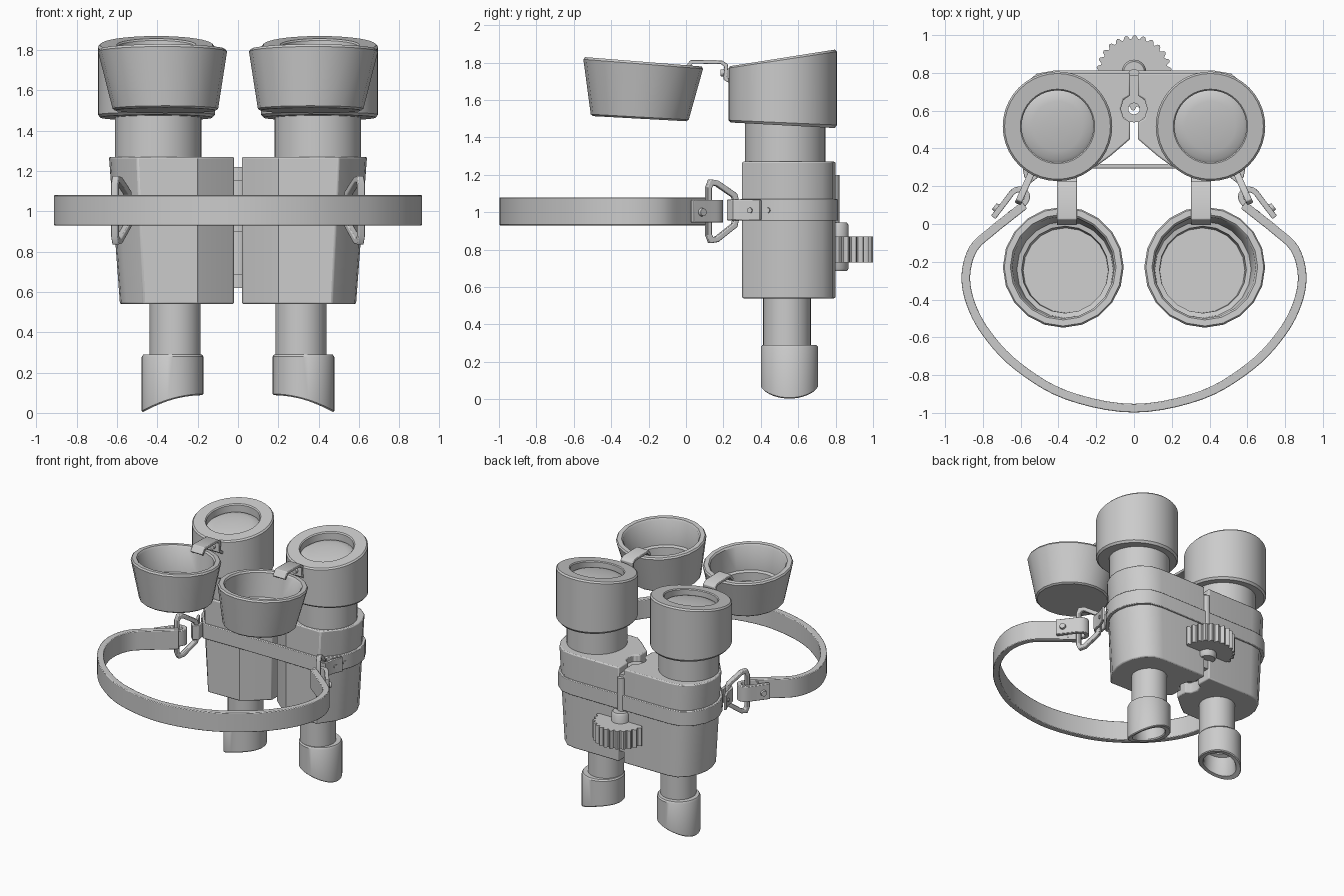
import bpy, bmesh, math
from mathutils import Vector, Matrix

cube = bpy.data.objects.get("Cube")
if cube:
    bpy.data.objects.remove(cube, do_unlink=True)

grey = bpy.data.materials.new("plain_grey")
grey.use_nodes = True
grey.diffuse_color = (0.6, 0.6, 0.6, 1)
grey.node_tree.nodes["Principled BSDF"].inputs["Base Color"].default_value = (0.6, 0.6, 0.6, 1)


def finish(name, bm, pair=False, bevel=0):
    """Shade, link and, for paired parts, mirror to the other side."""
    for side in ((1, -1) if pair else (1,)):
        b = bm.copy()
        for v in b.verts:
            v.co.x *= side
        bmesh.ops.recalc_face_normals(b, faces=b.faces)
        for f in b.faces:
            f.smooth = True
        for e in b.edges:
            e.smooth = e.calc_face_angle(0) < math.radians(35)
        full = ("left_" if side > 0 else "right_") + name if pair else name
        me = bpy.data.meshes.new(full)
        b.to_mesh(me)
        b.free()
        me.materials.append(grey)
        ob = bpy.data.objects.new(full, me)
        bpy.context.scene.collection.objects.link(ob)
        if bevel:
            m = ob.modifiers.new("soft_edges", "BEVEL")
            m.width, m.segments = bevel, 2
            m.limit_method, m.angle_limit = "ANGLE", math.radians(40)
    bm.free()


def loft(name, rings, closed=False, **kw):
    """Skin a list of equal point rings, capped unless closed."""
    bm = bmesh.new()
    rows = [[bm.verts.new(p) for p in r] for r in rings]
    n = len(rows[0])
    for a, b in zip(rows, rows[1:] + (rows[:1] if closed else [])):
        for i in range(n):
            j = (i + 1) % n
            bm.faces.new((a[i], a[j], b[j], b[i]))
    if not closed:
        bm.faces.new(rows[0])
        bm.faces.new(rows[-1])
    finish(name, bm, **kw)


def lathe(name, cx, cy, profile, warp=None, sides=40, closed=False, **kw):
    """Turn (radius, z) pairs about a vertical axis; warp maps each point."""
    rings = []
    for r, z in profile:
        ring = [Vector((cx + r * math.cos(k * math.tau / sides),
                        cy + r * math.sin(k * math.tau / sides), z)) for k in range(sides)]
        rings.append([warp(p) for p in ring] if warp else ring)
    loft(name, rings, closed, **kw)


def ribbon(name, pts, axis, width, thick, closed=False, **kw):
    """Sweep a rectangular section along a path lying square to the axis."""
    pts, axis = [Vector(p) for p in pts], Vector(axis).normalized()
    n, rings = len(pts), []
    for i, p in enumerate(pts):
        a = pts[i - 1] if closed or i else None
        b = pts[(i + 1) % n] if closed or i < n - 1 else None
        t1 = (p - a).normalized() if a else (b - p).normalized()
        t2 = (b - p).normalized() if b else t1
        t = (t1 + t2).normalized()
        off = t.cross(axis) * thick / 2 / max(t.dot(t1), 0.6)
        up = axis * width / 2
        rings.append([p + off + up, p - off + up, p - off - up, p + off - up])
    loft(name, rings, closed, **kw)


def spline(pts, steps=5):
    """Smooth curve through the points."""
    p = [Vector(q) for q in pts]
    p = [2 * p[0] - p[1]] + p + [2 * p[-1] - p[-2]]
    out = []
    for a, b, c, d in zip(p, p[1:], p[2:], p[3:]):
        for k in range(steps):
            t = k / steps
            out.append((2 * b + (c - a) * t + (2 * a - 5 * b + 4 * c - d) * t * t
                        + (3 * b - a - 3 * c + d) * t ** 3) / 2)
    return out + [p[-2]]


def flat(pts, z):
    return [(x, y, z) for x, y in pts]


def rivet(name, pos, direction, r=0.022):
    bm = bmesh.new()
    turn = Vector(direction).to_track_quat("Z", "Y").to_matrix().to_4x4()
    bmesh.ops.create_cone(bm, cap_ends=True, segments=16, radius1=r, radius2=r * 0.8,
                          depth=0.03, matrix=Matrix.Translation(pos) @ turn)
    finish(name, bm, pair=True)


def mix(a, b, t):
    return a + (b - a) * t


# Prism housings, tapered on the outer side
outer = [(0.2, 0.305), (0.5, 0.30), (0.6, 0.42), (0.632, 0.5), (0.64, 0.57), (0.625, 0.65),
         (0.58, 0.73), (0.51, 0.785), (0.42, 0.80)]
inner = [(0.02, 0.80), (0.02, 0.68), (0.055, 0.66), (0.07, 0.61), (0.055, 0.56),
         (0.02, 0.54), (0.02, 0.45), (0.125, 0.36)]


def taper(pts, z):
    s = mix(0.84, 1, (z - 0.54) / 0.73)
    return [(0.3 + (x - 0.3) * s if x > 0.3 else x, y) for x, y in pts]


loft("prism_housing", [flat(taper(inner + outer, z), z) for z in (0.54, 1.27)],
     pair=True, bevel=0.008)

# Band around both housings
half = taper([(x + 0.008, y) for x, y in outer], 1.08)
ribbon("housing_band", flat(half + [(-x, y) for x, y in reversed(half)], 1.012),
       (0, 0, 1), 0.115, 0.024, closed=True, bevel=0.004)

# Objective tubes and slanted hoods with recessed domed lenses
lathe("objective_tube", 0.396, 0.53, [(0.215, 1.25), (0.215, 1.52)], pair=True)


def hood_slant(p):
    d = p.y - 0.23
    return Vector((p.x, p.y, mix(1.48 - 0.053 * d, 1.78 + 0.158 * d, p.z)))


dome = [(0.19 * math.cos(a), 0.84 + 0.07 * math.sin(a)) for a in (0, 0.4, 0.8, 1.2, 1.5)]
lathe("objective_hood", 0.405, 0.517,
      [(0.2, 0), (0.278, 0), (0.29, 0.04), (0.29, 0.97), (0.28, 1), (0.197, 1), (0.19, 0.98)] + dome,
      hood_slant, pair=True)

# Open lens caps
def cap_slant(p):
    y = p.y - 0.02 * (1 - p.z)
    z = mix(1.515 - 0.055 * (y + 0.52), 1.83 - 0.08 * (y + 0.55), p.z)
    return Vector((p.x - 0.015 * (1 - p.z), y, z))


lathe("lens_cap", 0.375, -0.228,
      [(0.25, 0), (0.262, 0.03), (0.32, 0.96), (0.312, 1), (0.28, 1), (0.27, 0.96),
       (0.255, 0.35), (0.23, 0.33), (0.225, 0.12)], cap_slant, sides=20, pair=True)

# Clips joining caps to hoods
ribbon("cap_clip", [(0.355, y, z) for y, z in
       [(0.0, 1.765), (0.03, 1.805), (0.19, 1.802), (0.215, 1.785), (0.21, 1.715), (0.25, 1.69)]],
       (1, 0, 0), 0.105, 0.02, pair=True, bevel=0.004)
rivet("clip_rivet", (0.355, 0.2, 1.745), (0, -1, 0))

# Eyepiece tubes and scooped eyecups
lathe("eyepiece_tube", 0.312, 0.54, [(0.127, 0.25), (0.127, 0.56)], pair=True)


def cup_scoop(p):
    t = (0.478 - p.x) / 0.306
    return Vector((p.x, p.y, mix(0.088 * (1 - (1 - t) ** 2), 0.29, p.z)))


lathe("eyecup", 0.325, 0.553,
      [(0.1, 1), (0.145, 1), (0.153, 0.95), (0.153, 0.03), (0.147, 0), (0.118, 0), (0.112, 0.04),
       (0.108, 0.55), (0.08, 0.58), (0.08, 0.8)], cup_scoop, pair=True)

# Central hinge
lathe("hinge_tube", 0, 0.61, [(0.03, 0.68), (0.062, 0.68), (0.062, 1.2), (0.03, 1.2)],
      sides=20, closed=True)
for i, z in enumerate((0.62, 0.9, 1.15)):
    lathe(f"hinge_knuckle_{i + 1}", 0, 0.61,
          [(0.03, z), (0.072, z), (0.072, z + 0.07), (0.03, z + 0.07)], sides=20, closed=True)
ribbon("hinge_web", [(0, 0.66, 0.92), (0, 0.79, 0.92)], (0, 0, 1), 0.6, 0.05)

# Focus wheel with teeth and its spindle
teeth = 26
gear = [((r * math.cos(a), 0.8 + r * math.sin(a)))
        for k in range(teeth)
        for f, r in ((0.0, 0.18), (0.2, 0.195), (0.4, 0.2), (0.6, 0.195), (0.8, 0.18))
        for a in [(k + f) * math.tau / teeth]]
loft("focus_wheel", [flat(gear, 0.73), flat(gear, 0.87)])
lathe("focus_spindle", 0, 0.805,
      [(0.055, 0.685), (0.065, 0.7), (0.065, 0.93), (0.055, 0.945)], sides=24)
lathe("spindle_screw", 0, 0.79, [(0.03, 0.94), (0.03, 1.2)], sides=16)

# Metal rings between band and strap
start, end = Vector((0.61, 0.12, 0)), Vector((0.545, 0.265, 0))
shape = [(0, 0.88), (0, 1.13), (0.08, 1.16), (0.3, 1.155), (0.95, 1.09), (1, 1.06),
         (1, 0.96), (0.95, 0.93), (0.3, 0.855), (0.08, 0.85)]
ribbon("strap_ring", [start.lerp(end, u) + Vector((0, 0, z)) for u, z in shape],
       (end - start).cross(Vector((0, 0, 1))), 0.035, 0.03, closed=True, pair=True, bevel=0.006)

# Lugs holding the rings
ribbon("ring_lug", flat([(0.617, 0.40), (0.585, 0.33), (0.572, 0.255), (0.545, 0.23),
                         (0.52, 0.25), (0.53, 0.32)], 1.012),
       (0, 0, 1), 0.11, 0.02, pair=True, bevel=0.004)
rivet("lug_rivet", (0.595, 0.345, 1.01), (0.9, -0.4, 0), 0.018)
rivet("band_rivet", (0.607, 0.44, 1.01), (0.9, -0.4, 0), 0.018)

# Neck strap and its folded ends
side = [(0.58, 0.10), (0.65, 0.045), (0.75, -0.035), (0.85, -0.13), (0.89, -0.27), (0.865, -0.42),
        (0.78, -0.58), (0.62, -0.75), (0.36, -0.905)]
path = flat(side + [(0, -0.975)] + [(-x, y) for x, y in reversed(side)], 1.005)
ribbon("neck_strap", spline(path), (0, 0, 1), 0.15, 0.046, bevel=0.005)
fold = [(0.745, 0.035), (0.68, 0.12), (0.635, 0.175), (0.59, 0.18), (0.565, 0.145),
        (0.59, 0.10), (0.66, 0.05)]
ribbon("strap_fold", spline(flat(fold, 1.005), 4), (0, 0, 1), 0.12, 0.03, pair=True, bevel=0.004)
rivet("strap_rivet", (0.728, 0.085, 1.0), (0.77, 0.6, 0), 0.025)
